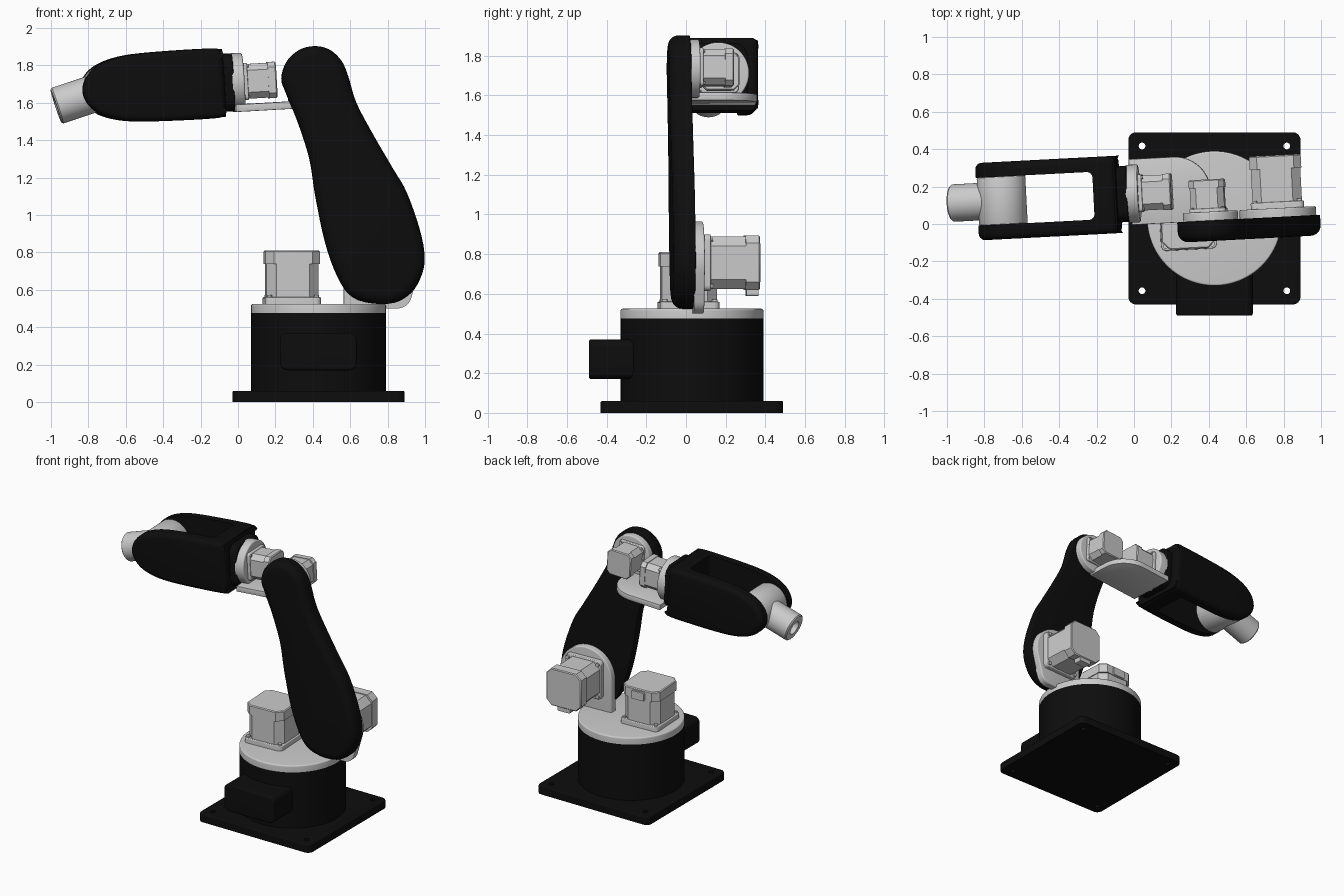
import bpy, bmesh, math
from math import sin, cos, pi, radians
from mathutils import Matrix, Vector

cube = bpy.data.objects.get("Cube")
if cube:
    bpy.data.objects.remove(cube, do_unlink=True)


def material(name, value):
    m = bpy.data.materials.new(name)
    m.use_nodes = True
    col = (value, value, value, 1)
    m.diffuse_color = col
    bsdf = m.node_tree.nodes["Principled BSDF"]
    bsdf.inputs["Base Color"].default_value = col
    bsdf.inputs["Roughness"].default_value = 0.6
    return m


BLACK = material("matte black", 0.004)
LIGHT = material("light grey", 0.6)


# ---- outlines -------------------------------------------------------------
def arc(u, v, r, a0, a1, n):
    return [(u + r * cos(radians(a0 + (a1 - a0) * i / n)),
             v + r * sin(radians(a0 + (a1 - a0) * i / n))) for i in range(n + 1)]


def circle(u, v, r, n=64):
    return arc(u, v, r, 0, 360, n)[:-1]


def rrect(u, v, w, h, r, n=6):
    a, b = w / 2 - r, h / 2 - r
    pts = []
    for k, (su, sv) in enumerate([(1, 1), (-1, 1), (-1, -1), (1, -1)]):
        pts += arc(u + su * a, v + sv * b, r, 90 * k, 90 * k + 90, n)
    return pts


def spline(pts, steps=4):
    out, n = [], len(pts)
    for i in range(n):
        a, b, c, d = (Vector(pts[(i + k) % n]) for k in (-1, 0, 1, 2))
        for s in range(steps):
            t = s / steps
            p = b + (c - a) * t / 2 + (a - 2.5 * b + 2 * c - d / 2) * t * t \
                + (1.5 * (b - c) + (d - a) / 2) * t ** 3
            out.append(tuple(p))
    return out


def offset(pts, d):
    n = len(pts)
    area = sum(pts[i - 1][0] * pts[i][1] - pts[i][0] * pts[i - 1][1] for i in range(n))
    s = 1 if area > 0 else -1
    out = []
    for i in range(n):
        p, q, r = (Vector(pts[k % n]) for k in (i - 1, i, i + 1))
        e, f = (q - p).normalized(), (r - q).normalized()
        m = Vector((e.y, -e.x)) + Vector((f.y, -f.x))
        out.append(q + m * (2 * s * d / max(m.length_squared, 0.5)))
    return out


def levels(h0, h1, r0=0.0, r1=0.0, n=5):
    """Offset and height pairs for a slab with rounded rims."""
    lo = [(-r0 * (1 - sin(pi / 2 * i / n)), h0 + r0 * (1 - cos(pi / 2 * i / n)))
          for i in range(n + 1)] if r0 else [(0, h0)]
    hi = [(-r1 * (1 - cos(pi / 2 * i / n)), h1 - r1 * (1 - sin(pi / 2 * i / n)))
          for i in range(n + 1)] if r1 else [(0, h1)]
    return lo + hi


# ---- solids ---------------------------------------------------------------
AXES = {"x": lambda u, v, h: (h, u, v),
        "y": lambda u, v, h: (u, h, v),
        "z": lambda u, v, h: (u, v, h)}


def solid(name, outline, lev, mat, axis="z", mtx=Matrix()):
    bm = bmesh.new()
    rings = [[bm.verts.new(AXES[axis](p[0], p[1], h)) for p in offset(outline, d)]
             for d, h in lev]
    n = len(outline)
    for a, b in zip(rings, rings[1:]):
        for i in range(n):
            bm.faces.new((a[i - 1], a[i], b[i], b[i - 1]))
    bm.faces.new(rings[0])
    bm.faces.new(rings[-1])
    bmesh.ops.recalc_face_normals(bm, faces=bm.faces)
    me = bpy.data.meshes.new(name)
    bm.to_mesh(me)
    bm.free()
    me.materials.append(mat)
    ob = bpy.data.objects.new(name, me)
    bpy.context.collection.objects.link(ob)
    ob.matrix_world = mtx
    smooth(me)
    return ob


def smooth(me):
    for p in me.polygons:
        p.use_smooth = True
    me.set_sharp_from_angle(angle=radians(32))


def cut(ob, cutter):
    mod = ob.modifiers.new("cut", "BOOLEAN")
    mod.operation, mod.solver, mod.object = "DIFFERENCE", "EXACT", cutter
    bpy.context.view_layer.update()
    me = bpy.data.meshes.new_from_object(ob.evaluated_get(bpy.context.evaluated_depsgraph_get()))
    ob.modifiers.clear()
    ob.data = me
    bpy.data.objects.remove(cutter, do_unlink=True)
    smooth(me)


def motor(name, axis, u, v, h0, h1, size, mtx):
    """Square flange with corner screws, notched body and end cap."""
    d = h1 - h0
    solid(name + "_flange", rrect(u, v, size, size, size * .1),
          levels(h0, h0 + d * .14, 0, .006), LIGHT, axis, mtx)
    solid(name + "_body", rrect(u, v, size * .93, size * .93, size * .17, 1),
          levels(h0, h1 - d * .2), LIGHT, axis, mtx)
    solid(name + "_cap", rrect(u, v, size * .97, size * .97, size * .14, 1),
          levels(h1 - d * .25, h1, 0, .006, 1), LIGHT, axis, mtx)
    for su in (-1, 1):
        for sv in (-1, 1):
            solid(name + "_screw", circle(u + su * size * .42, v + sv * size * .42, size * .045, 12),
                  levels(h0 + d * .1, h0 + d * .18), LIGHT, axis, mtx)


# ---- fixed base -----------------------------------------------------------
CX, CY = 0.43, 0.03
plate = solid("base_plate", rrect(CX, CY, .92, .92, .04), levels(0, .06, 0, .008), BLACK)
for sx in (-1, 1):
    for sy in (-1, 1):
        cut(plate, solid("hole", circle(CX + sx * .387, CY + sy * .387, .018, 24),
                         levels(-.1, .2), BLACK))
solid("base_drum", circle(CX, CY, .36, 96), levels(.05, .475), BLACK)
solid("connector_box", rrect(CX, .27, .41, .2, .04), levels(-.49, -.2, .012), BLACK, "y")

# ---- turntable, slightly turned about the vertical -------------------------
pivot = Matrix.Translation((CX, CY, 0))
TURN = pivot @ Matrix.Rotation(radians(3), 4, "Z") @ pivot.inverted()
solid("turntable", circle(CX, CY, .36, 96), levels(.475, .525, 0, .01), LIGHT, "z", TURN)
motor("base_motor", "z", .287, .02, .52, .81, .3, TURN)
solid("base_motor_plug", rrect(.287, .765, .1, .06, .008), levels(.14, .18), LIGHT, "y", TURN)

# ---- shoulder -------------------------------------------------------------
shoulder = arc(.77, .76, .205, -15, 180, 32) + [(.565, .5)] + arc(.85, .58, .08, -90, -15, 6)
solid("shoulder_plate", shoulder, levels(.015, .067, 0, .008), LIGHT, "y", TURN)
motor("shoulder_motor", "y", .77, .757, .06, .35, .285, TURN)
solid("shoulder_motor_plug", rrect(.77, .61, .1, .04, .008), levels(.285, .345), LIGHT, "y", TURN)

# ---- upper arm ------------------------------------------------------------
arm = [(.23, 1.73), (.255, 1.65), (.32, 1.49), (.38, 1.3), (.412, 1.1), (.465, .85), (.53, .67),
       (.6, .57), (.7, .53), (.83, .53), (.925, .585), (.98, .68), (.995, .78), (.97, .92),
       (.9, 1.12), (.825, 1.25), (.72, 1.43), (.63, 1.6), (.587, 1.74), (.55, 1.825),
       (.485, 1.885), (.405, 1.903), (.325, 1.882), (.258, 1.82)]
solid("upper_arm", spline(arm), levels(-.09, .02, .055, .006), BLACK, "y", TURN)

# ---- elbow and forearm, slightly pitched about the elbow --------------------
EX, EZ, FY = .41, 1.735, .185
elbow = Matrix.Translation((EX, 0, EZ))
PITCH = TURN @ elbow @ Matrix.Rotation(radians(-3.3), 4, "Y") @ elbow.inverted()
elbow_shape = arc(EX, EZ, .147, -90, 180, 40) + [(EX - .147, 1.585)]
solid("elbow_plate", elbow_shape, levels(.018, .067, 0, .008), LIGHT, "y", PITCH)
motor("elbow_motor", "y", .4, EZ + .005, .06, .24, .195, PITCH)
bracket = [(-.02, .018), (EX, .018)] + arc(.22, .18, .19, 0, 90, 12) + [(-.02, .37)]
solid("elbow_bracket", bracket, levels(1.575, 1.615, .004, .004, 2), LIGHT, "z", PITCH)
solid("forearm_flange", circle(FY, EZ, .155), levels(-.03, .035, 0, .01), LIGHT, "x", PITCH)
motor("forearm_motor", "x", FY, EZ, .03, .21, .2, PITCH)
solid("forearm_neck", rrect(FY, EZ, .3, .31, .07), levels(-.12, -.022, 0, .008), BLACK, "x", PITCH)

# forked forearm shell
half = [(-.075, .15), (-.09, .178), (-.14, .187), (-.35, .187), (-.55, .18), (-.67, .16),
        (-.76, .122), (-.815, .066)]
profile = half + [(-.835, 0)] + [(x, -z) for x, z in reversed(half)]
shell = solid("forearm_shell", spline([(x, EZ + z) for x, z in profile]),
              levels(FY - .207, FY + .207, .035, .035), BLACK, "y", PITCH)
cut(shell, solid("slot", rrect(-.7, FY, 1.0, .256, .03), levels(1.3, 2.2), BLACK, "z", PITCH))

# ---- wrist and tool tube --------------------------------------------------
WX = -.7
solid("wrist_barrel", circle(WX, EZ, .13), levels(FY - .128, FY + .128, .006, .006, 2),
      LIGHT, "y", PITCH)
TOOL = PITCH @ Matrix.Translation((WX, FY, EZ)) @ Matrix.Rotation(radians(-15), 4, "Y")
solid("tool_tube", circle(0, 0, .1),
      [(0, 0), (0, -.275), (-.008, -.283), (-.05, -.283), (-.05, -.22)], LIGHT, "x", TOOL)
